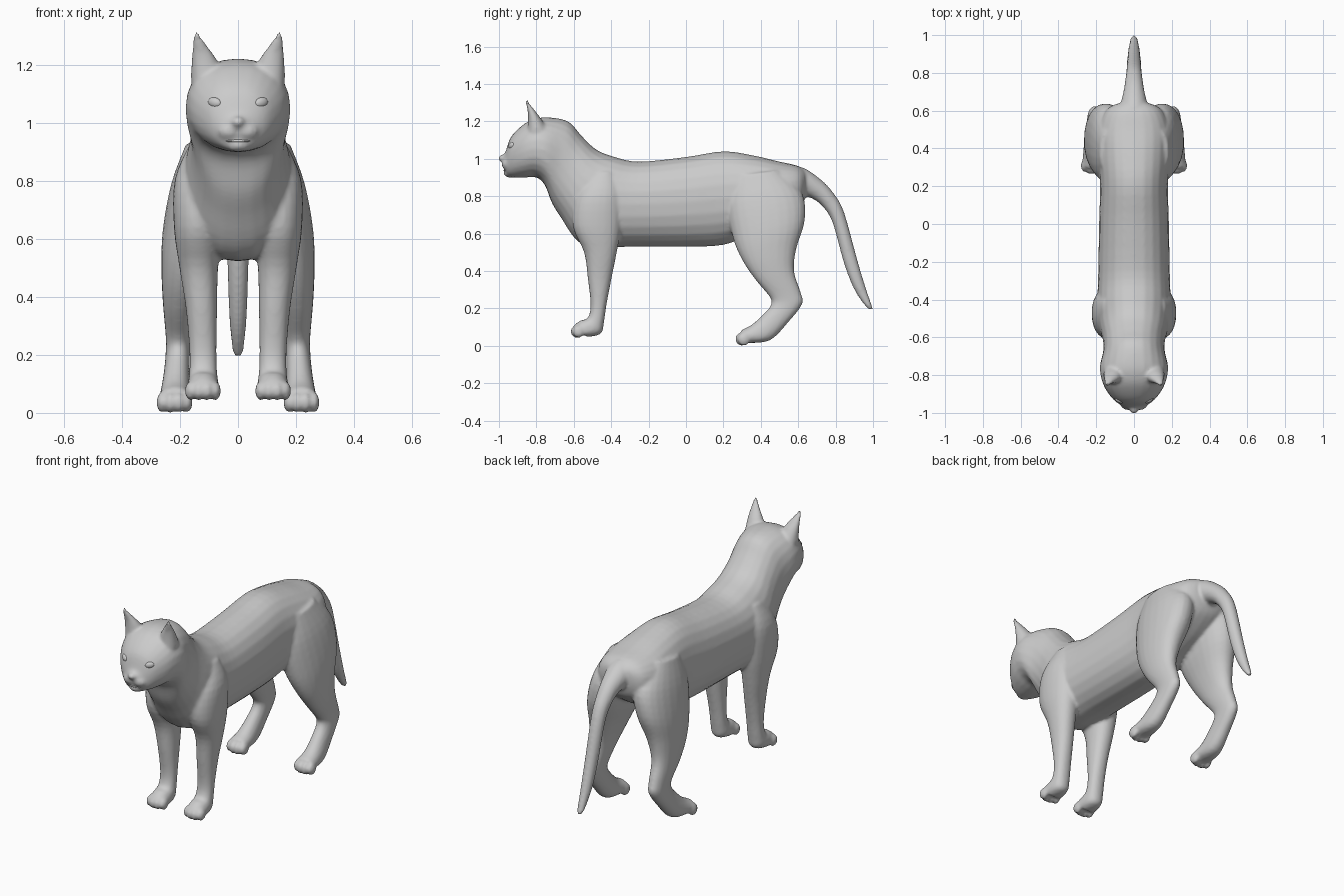
import bpy, bmesh
from math import cos, sin, pi, copysign
from mathutils import Vector, Matrix, Euler
from mathutils.bvhtree import BVHTree


def catmull(a, b, c, d, t):
    return [0.5 * (2*q + (r-p)*t + (2*p-5*q+4*r-s)*t*t + (3*q-p-3*r+s)*t**3)
            for p, q, r, s in zip(a, b, c, d)]


def loft(bm, rings, side=1, power=2.2, n=24, steps=4):
    """Each ring: edge point A (y, z), opposite edge point B (y, z), half width, x centre."""
    rings = [tuple(r) + (0,) * (6 - len(r)) for r in rings]
    dense = []
    for i in range(len(rings) - 1):
        quad = [rings[max(i-1, 0)], rings[i], rings[i+1], rings[min(i+2, len(rings)-1)]]
        dense += [catmull(*quad, k / steps) for k in range(steps)]
    dense.append(rings[-1])
    loops = []
    for ya, za, yb, zb, w, x in dense:
        loop = []
        for k in range(n):
            t = 2 * pi * k / n
            c = copysign(abs(cos(t)) ** (2 / power), cos(t))
            s = copysign(abs(sin(t)) ** (2 / power), sin(t))
            loop.append(bm.verts.new((side * (x + w * s),
                                      (ya + yb) / 2 + c * (ya - yb) / 2,
                                      (za + zb) / 2 + c * (za - zb) / 2)))
        loops.append(loop)
    for a, b in zip(loops, loops[1:]):
        for k in range(n):
            bm.faces.new((a[k], a[(k+1) % n], b[(k+1) % n], b[k]))
    bm.faces.new(loops[0])
    bm.faces.new(loops[-1])


def ball(bm, centre, radii, rot=(0, 0, 0)):
    bmesh.ops.create_uvsphere(bm, u_segments=24, v_segments=14, radius=1,
                              matrix=Matrix.LocRotScale(Vector(centre), Euler(rot), Vector(radii)))


def to_object(bm, name):
    bmesh.ops.recalc_face_normals(bm, faces=bm.faces)
    for f in bm.faces:
        f.smooth = True
    me = bpy.data.meshes.new(name)
    bm.to_mesh(me)
    bm.free()
    ob = bpy.data.objects.new(name, me)
    bpy.context.collection.objects.link(ob)
    return ob


bm = bmesh.new()

# Head, neck and torso, nose to rump
loft(bm, [(-.985, 1.015, -.975, .96, .028), (-.966, 1.035, -.957, .91, .065),
          (-.937, 1.115, -.92, .90, .11), (-.88, 1.175, -.86, .90, .153),
          (-.82, 1.21, -.80, .90, .175), (-.74, 1.222, -.755, .86, .18),
          (-.63, 1.20, -.715, .76, .163), (-.56, 1.125, -.665, .68, .165),
          (-.48, 1.05, -.59, .57, .185), (-.38, 1.01, -.50, .525, .195),
          (-.25, .985, -.30, .53, .19), (0, 1.01, 0, .53, .185),
          (.2, 1.04, .2, .54, .18), (.36, 1.018, .36, .60, .19),
          (.5, .985, .5, .66, .19), (.59, .965, .61, .74, .15), (.635, .94, .64, .80, .09)])

# Muzzle pads, nose and chin
for s in (-1, 1):
    ball(bm, (s * .03, -.95, .972), (.043, .036, .034))
ball(bm, (0, -.978, 1.003), (.024, .026, .02))
ball(bm, (0, -.945, .925), (.042, .03, .025))

# Tail
loft(bm, [(.5, .97, .52, .80, .10), (.62, .955, .62, .80, .075), (.72, .89, .68, .785, .056),
          (.79, .815, .735, .74, .046), (.845, .715, .785, .655, .04),
          (.912, .475, .845, .44, .035), (.955, .33, .90, .30, .029),
          (.995, .212, .965, .205, .018), (1.0, .198, .985, .196, .008)], power=2)

for s in (-1, 1):
    # Ear
    loft(bm, [(-.85, 1.13, -.74, 1.16, .058, .105), (-.845, 1.20, -.775, 1.215, .047, .114),
              (-.846, 1.25, -.805, 1.255, .031, .127), (-.856, 1.295, -.838, 1.297, .014, .14),
              (-.858, 1.313, -.845, 1.315, .007, .144)], s, 2, n=16)
    # Front leg
    loft(bm, [(-.50, .93, -.38, .93, .05, .115), (-.59, .80, -.34, .81, .088, .13),
              (-.605, .64, -.345, .64, .083, .138), (-.545, .50, -.372, .49, .066, .135),
              (-.525, .36, -.398, .36, .054, .126), (-.51, .22, -.425, .22, .047, .121),
              (-.525, .15, -.438, .13, .048, .12), (-.565, .135, -.455, .065, .053, .12),
              (-.60, .11, -.53, .047, .056, .12)], s)
    # Hind leg
    loft(bm, [(.26, .91, .50, .94, .06, .12), (.22, .76, .62, .82, .10, .13),
              (.25, .58, .635, .67, .10, .16), (.30, .46, .59, .52, .077, .187),
              (.37, .355, .578, .40, .057, .202), (.45, .258, .612, .29, .045, .205),
              (.452, .215, .622, .225, .042, .207), (.41, .165, .55, .13, .044, .211),
              (.35, .112, .45, .03, .051, .216), (.295, .085, .33, .015, .056, .218)], s)
    # Toes
    for dx, dy in ((-.043, .012), (-.015, 0), (.015, 0), (.043, .012)):
        ball(bm, (s * (.121 + dx), -.586 + dy, .076), (.019, .032, .033))
        ball(bm, (s * (.219 + dx), .297 + dy, .036), (.019, .034, .036))

# Fuse the parts into one smooth skin
body = to_object(bm, "cat_body")
remesh = body.modifiers.new("Fuse", 'REMESH')
remesh.mode = 'VOXEL'
remesh.voxel_size = .009
remesh.use_smooth_shade = True
soft = body.modifiers.new("Soften", 'SMOOTH')
soft.factor = .5
soft.iterations = 5
dg = bpy.context.evaluated_depsgraph_get()
skin = bpy.data.meshes.new_from_object(body.evaluated_get(dg))
body.modifiers.clear()
body.data = skin
for p in skin.polygons:
    p.use_smooth = True

# Eyes, seated on the face surface
tree = BVHTree.FromPolygons([v.co for v in skin.vertices], [p.vertices for p in skin.polygons])
for s, name in ((-1, "left_eye"), (1, "right_eye")):
    hit = tree.ray_cast(Vector((s * .08, -2, 1.07)), Vector((0, 1, 0)))[0]
    y = hit.y if hit else -.92
    bm = bmesh.new()
    ball(bm, (s * .08, y + .008, 1.07), (.026, .014, .018), (0, -s * .2, s * .55))
    to_object(bm, name)

# Mouth line
bm = bmesh.new()
hit = tree.ray_cast(Vector((0, -2, .938)), Vector((0, 1, 0)))[0]
ball(bm, (0, (hit.y if hit else -.96) + .008, .938), (.042, .012, .006))
to_object(bm, "mouth")
